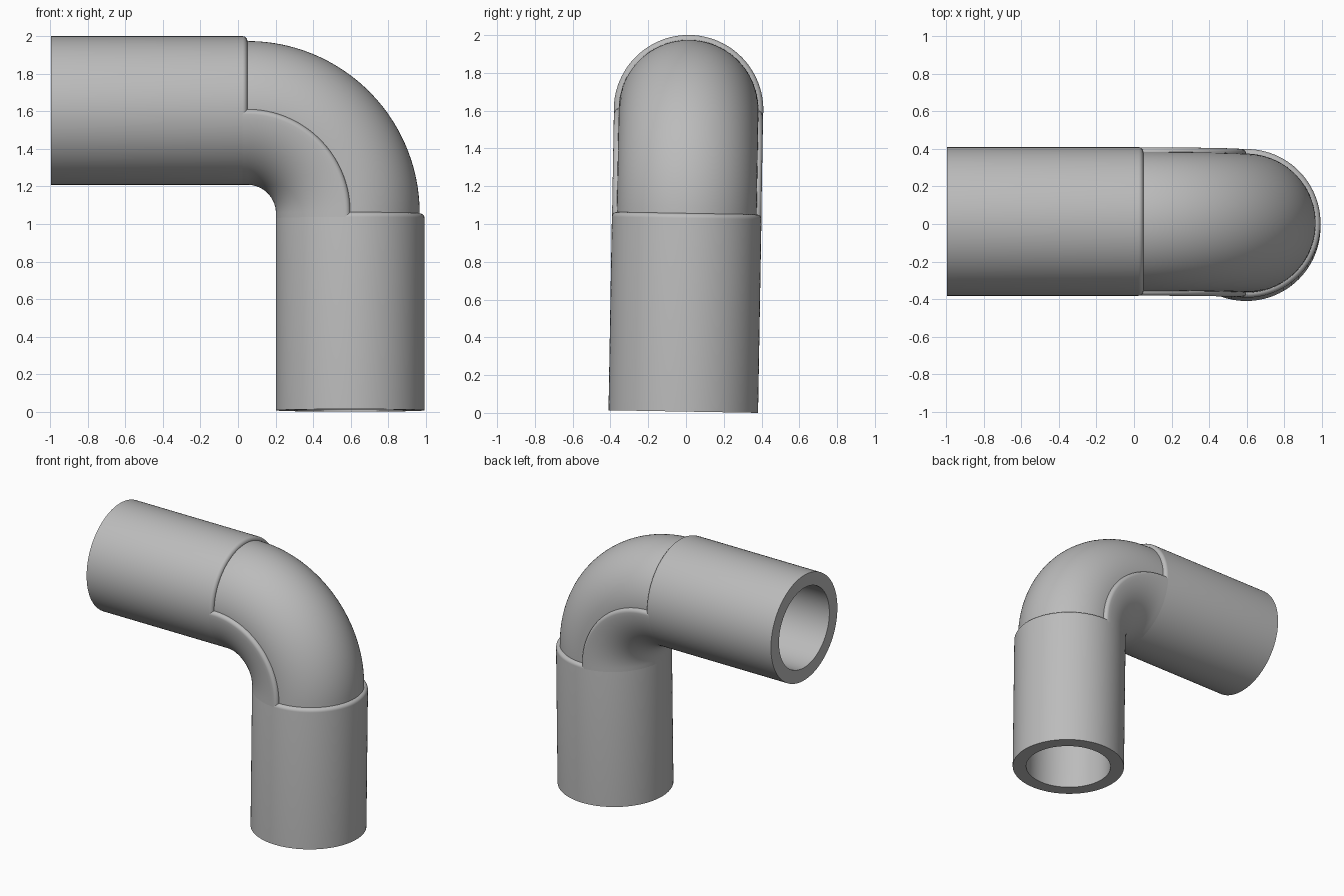
import bpy, bmesh
from math import pi, sin, cos, radians
from mathutils import Vector

if "Cube" in bpy.data.objects:
    bpy.data.objects.remove(bpy.data.objects["Cube"], do_unlink=True)

SEG = 96             # sides around the pipe
RAD = 0.396          # outer radius of the sockets
CORE = 0.37          # outer radius of the bend
BORE = 0.30          # inner radius
STEP = RAD - CORE    # rounded ledge height
BEND = 0.548         # centreline radius of the bend
PIVOT = Vector((0.05, 0, 1.057))
X, Y, Z = Vector((1, 0, 0)), Vector((0, 1, 0)), Vector((0, 0, 1))

grey = bpy.data.materials.new("pipe grey")
grey.use_nodes = True
colour = (0.5, 0.5, 0.5, 1)
grey.diffuse_color = colour
grey.node_tree.nodes["Principled BSDF"].inputs["Base Color"].default_value = colour


def skin(name, rings, closed):
    """Bridge closed rings of points; closed joins the last ring to the first."""
    bm = bmesh.new()
    loops = [[bm.verts.new(p) for p in ring] for ring in rings]
    n = len(loops[0])
    pairs = list(zip(loops, loops[1:]))
    if closed:
        pairs.append((loops[-1], loops[0]))
    else:
        bm.faces.new(loops[0])
        bm.faces.new(loops[-1])
    for a, b in pairs:
        for i in range(n):
            j = (i + 1) % n
            bm.faces.new((a[i], a[j], b[j], b[i]))
    bmesh.ops.recalc_face_normals(bm, faces=bm.faces)
    mesh = bpy.data.meshes.new(name)
    bm.to_mesh(mesh)
    bm.free()
    mesh.materials.append(grey)
    obj = bpy.data.objects.new(name, mesh)
    bpy.context.collection.objects.link(obj)
    # the whole fitting leans back one degree
    obj.rotation_euler.x = radians(-1)
    obj.location.y = -0.0145
    bpy.ops.object.select_all(action='DESELECT')
    obj.select_set(True)
    bpy.context.view_layer.objects.active = obj
    bpy.ops.object.shade_smooth_by_angle(angle=radians(35))


def place(section, origin, out):
    """Put polar (radius, angle) points in the plane of out and Y."""
    return [origin + out * (r * cos(a)) + Y * (r * sin(a)) for r, a in section]


def circle(r):
    return [(r, 2 * pi * i / SEG) for i in range(SEG)]


def bend_frame(t):
    out = X * cos(t) + Z * sin(t)
    return PIVOT + out * BEND, out


def socket(name, end, axis, out, length):
    """Straight hollow pipe whose inner end has a rounded shoulder."""
    arc = [i * pi / 12 for i in range(7)]
    profile = [(BORE, 0), (RAD, 0)]
    profile += [(CORE + STEP * cos(a), length - STEP + STEP * sin(a)) for a in arc]
    profile.append((BORE, length))
    skin(name, [place(circle(r), end + axis * h, out) for r, h in profile], True)


# Straight sockets
foot = 0.007
socket("lower_socket", Vector((PIVOT.x + BEND, 0, foot)), Z, X, PIVOT.z - foot)
tip = -0.995
socket("upper_socket", Vector((tip, 0, PIVOT.z + BEND)), X, Z, PIVOT.x - tip)

# Hollow quarter bend
frames = [bend_frame(i * pi / 2 / 40) for i in range(41)]
skin("bend", [place(circle(CORE), *f) for f in frames]
     + [place(circle(BORE), *f) for f in reversed(frames)], True)

# Thicker saddle over the inner half of the bend, with rounded lips
lip_angle = STEP / CORE
lip = [(CORE + STEP * sin(a), pi / 2 + lip_angle * (1 - cos(a)))
       for a in (i * pi / 12 for i in range(7))]
inner = SEG // 2
back = [pi / 2 + pi * i / inner for i in range(inner + 1)]
section = lip + [(RAD, a) for a in back[2:-2]]
section += [(r, 2 * pi - a) for r, a in reversed(lip)]
section += [(CORE - 0.02, a) for a in reversed(back)]
(first, out_a), (last, out_b) = frames[0], frames[-1]
stations = [(first - Z * STEP, out_a)] + frames + [(last - X * STEP, out_b)]
skin("inner_saddle", [place(section, *s) for s in stations], False)
